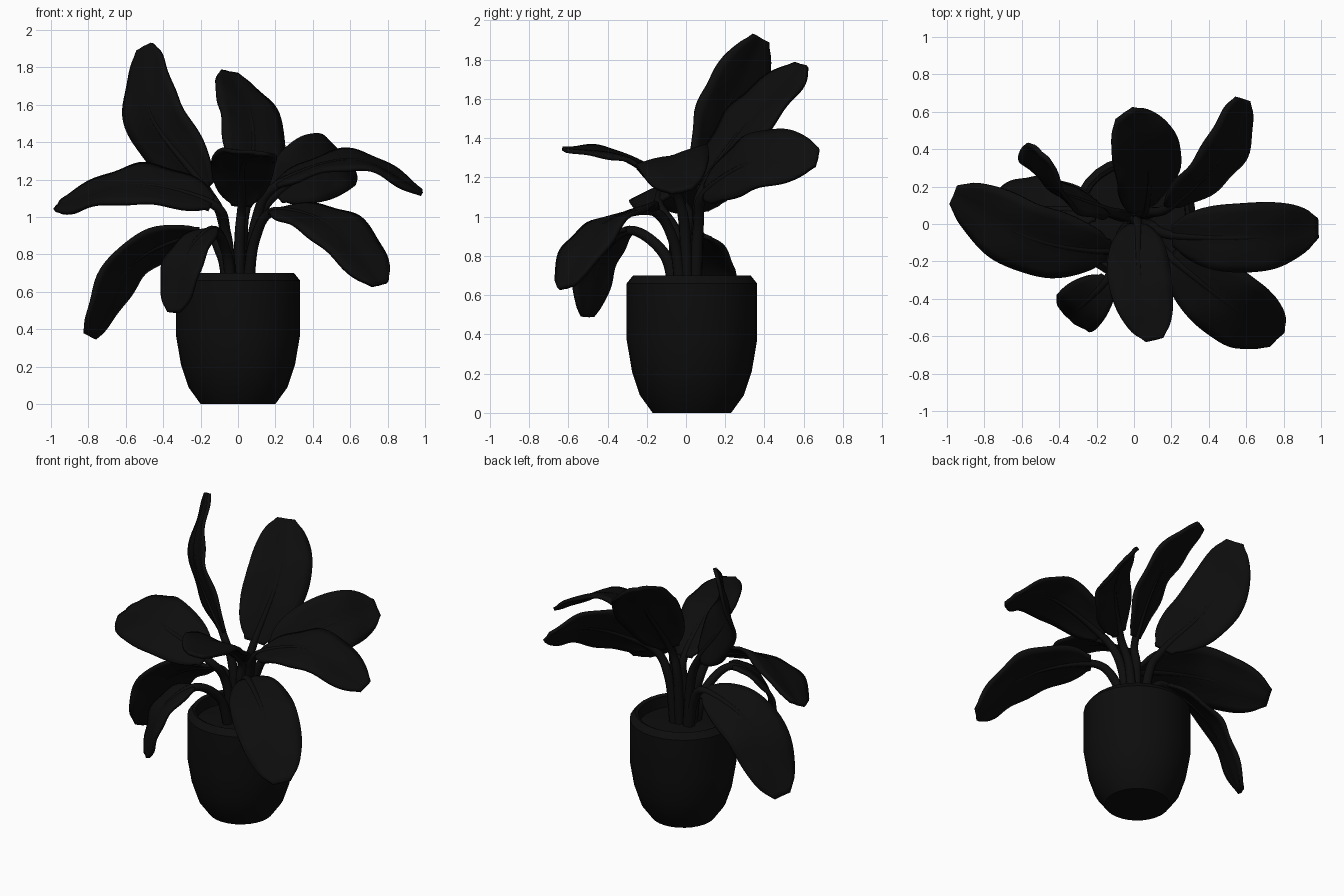
import bpy, bmesh, math
from mathutils import Vector

if "Cube" in bpy.data.objects:
    bpy.data.objects.remove(bpy.data.objects["Cube"])

SEG = 14  # samples per path segment
CROWN = Vector((0, 0.03, 0.6))  # where the stalks leave the soil

# One near-black material for every part
DARK = bpy.data.materials.new("dark")
DARK.diffuse_color = (0.004, 0.004, 0.004, 1)
DARK.use_nodes = True
DARK.node_tree.nodes["Principled BSDF"].inputs["Base Color"].default_value = DARK.diffuse_color


def smooth_path(p):
    """Catmull-Rom curve through the points."""
    p = [2 * p[0] - p[1]] + p + [2 * p[-1] - p[-2]]
    out = []
    for i in range(1, len(p) - 2):
        a, b, c, d = p[i - 1:i + 3]
        for k in range(SEG):
            t = k / SEG
            out.append(0.5 * (2 * b + (c - a) * t + (2 * a - 5 * b + 4 * c - d) * t ** 2
                              + (3 * b - a - 3 * c + d) * t ** 3))
    return out + [p[-2]]


def tangent(path, i):
    return (path[min(i + 1, len(path) - 1)] - path[max(i - 1, 0)]).normalized()


def finish(bm, name, angle=50):
    bmesh.ops.recalc_face_normals(bm, faces=bm.faces)
    mesh = bpy.data.meshes.new(name)
    bm.to_mesh(mesh)
    bm.free()
    mesh.materials.append(DARK)
    ob = bpy.data.objects.new(name, mesh)
    bpy.context.collection.objects.link(ob)
    bpy.ops.object.select_all(action='DESELECT')
    ob.select_set(True)
    bpy.context.view_layer.objects.active = ob
    bpy.ops.object.shade_smooth_by_angle(angle=math.radians(angle))
    return ob


def lathe(name, profile, steps=28):
    bm = bmesh.new()
    vs = [bm.verts.new((r, CROWN.y, z)) for r, z in profile]
    es = [bm.edges.new(e) for e in zip(vs, vs[1:])]
    bmesh.ops.spin(bm, geom=vs + es, cent=(0, CROWN.y, 0), axis=(0, 0, 1),
                   angle=2 * math.pi, steps=steps)
    bmesh.ops.remove_doubles(bm, verts=bm.verts, dist=1e-4)
    return finish(bm, name, 35)


def stalk(name, path, n_stem):
    """Tapered tube: leaf stalk continuing as the midrib."""
    bm = bmesh.new()
    rings = []
    for i, p in enumerate(path):
        t = tangent(path, i)
        u = t.cross(Vector((0.31, 0.95, 0.05))).normalized()
        v = t.cross(u)
        r = 0.034 - 0.010 * min(1, i / n_stem)
        if i > n_stem:
            r = 0.024 - 0.019 * (i - n_stem) / (len(path) - 1 - n_stem)
        rings.append([bm.verts.new(p + r * (u * math.cos(a) + v * math.sin(a)))
                      for a in [k * math.pi / 4 for k in range(8)]])
    for a, b in zip(rings, rings[1:]):
        for k in range(8):
            bm.faces.new((a[k], a[k - 1], b[k - 1], b[k]))
    bm.faces.new(rings[0])
    bm.faces.new(rings[-1])
    finish(bm, name)


def blade(name, path, roll, width, phase):
    """Oval blade rolled about its length, lightly folded, with a wavy margin."""
    bm = bmesh.new()
    dist = [0]
    for a, b in zip(path, path[1:]):
        dist.append(dist[-1] + (b - a).length)
    chord = (path[-1] - path[0]).normalized()
    level = chord.cross(Vector((0, 0, 1))).normalized()
    roll = math.radians(roll)
    side = level * math.cos(roll) + level.cross(chord) * math.sin(roll)
    rows = []
    for i, p in enumerate(path):
        t = tangent(path, i)
        c = (side - side.dot(t) * t).normalized()
        n = c.cross(t)
        s = min(0.985, max(0.02, dist[i] / dist[-1]))
        w = width * (4 * s * (1 - s)) ** 0.45
        row = []
        for k in range(-4, 5):
            u = k / 4
            lift = 0.18 * abs(u) - 0.14 * u * u
            wave = 0.05 * u * u * math.sin(17 * s + phase + 1.5 * u)
            row.append(bm.verts.new(p + c * w * u + n * w * (lift + wave)))
        rows.append(row)
    for a, b in zip(rows, rows[1:]):
        for k in range(8):
            bm.faces.new((a[k], a[k + 1], b[k + 1], b[k]))
    mod = finish(bm, name).modifiers.new("thickness", 'SOLIDIFY')
    mod.thickness = 0.022
    mod.offset = 0


def leaf(name, base, middle, tip, roll, width):
    """Stalk rises steeply from the crown, then leans out to the blade."""
    base = Vector(base)
    lean = base - CROWN
    foot = CROWN + Vector((0.25 * lean.x, 0.25 * lean.y, 0))
    knee = CROWN + Vector((0.45 * lean.x, 0.45 * lean.y, 0.65 * lean.z))
    path = smooth_path([foot, knee, base, Vector(middle), Vector(tip)])
    stalk(name + "_stalk", path, 2 * SEG)
    blade(name + "_leaf", path[2 * SEG:], roll, width, 9 * base.x + 5 * base.y)


# Pot with thick rim, and the soil inside
lathe("pot", [(0, 0), (0.2, 0), (0.265, 0.09), (0.305, 0.21), (0.332, 0.37),
              (0.332, 0.66), (0.3, 0.7), (0.28, 0.69), (0.275, 0.6)])
lathe("soil", [(0.278, 0.615), (0, 0.635)])

# Leaves: base, middle and tip of the midrib, roll in degrees, half width
leaf("tall_left", (-0.17, 0.08, 1.15), (-0.46, 0.2, 1.54), (-0.5, 0.38, 1.91), -90, 0.2)
leaf("tall_back", (0.06, 0.09, 1.15), (0.07, 0.34, 1.51), (-0.05, 0.59, 1.77), -23, 0.2)
leaf("upper_left", (-0.14, -0.14, 1.07), (-0.56, -0.07, 1.17), (-0.96, 0.16, 1.06), 28, 0.21)
leaf("lower_left", (-0.2, 0.07, 0.91), (-0.56, 0.08, 0.76), (-0.79, 0.09, 0.36), -30, 0.19)
leaf("lower_front", (-0.14, -0.29, 0.93), (-0.28, -0.44, 0.78), (-0.34, -0.5, 0.49), 0, 0.14)
leaf("lower_right", (0.2, -0.18, 1.03), (0.51, -0.43, 0.94), (0.76, -0.61, 0.64), -14, 0.2)
leaf("upper_right", (0.21, -0.06, 1.17), (0.62, -0.07, 1.3), (0.98, -0.02, 1.13), -14, 0.19)
leaf("back_right", (0.2, 0.1, 1.12), (0.46, 0.36, 1.28), (0.58, 0.67, 1.3), -55, 0.19)
leaf("front_centre", (0.02, -0.01, 1.06), (0.03, -0.3, 1.29), (0.11, -0.62, 1.34), 8, 0.17)
